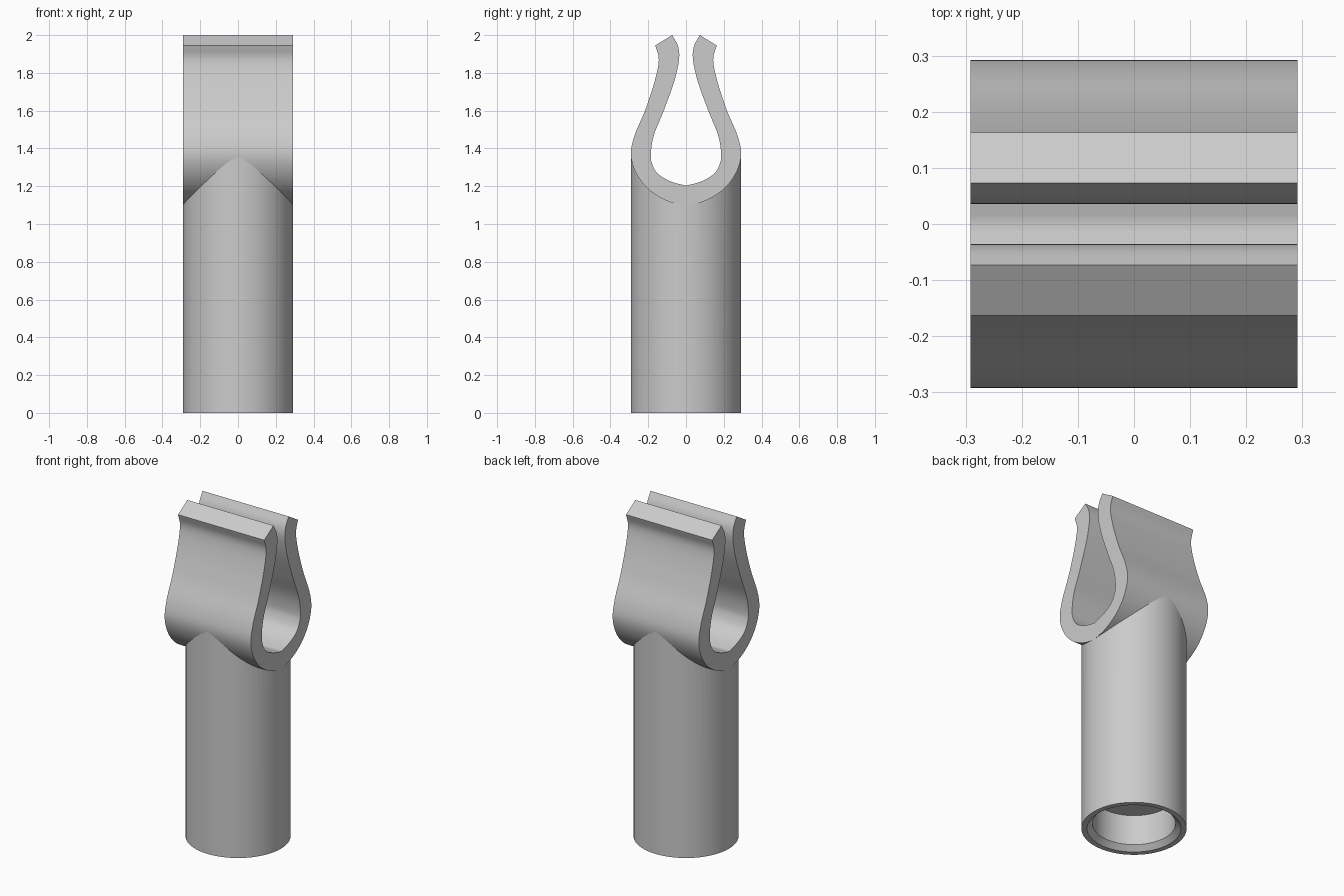
import bpy, bmesh, math
from mathutils import Vector

cube = bpy.data.objects.get("Cube")
if cube:
    bpy.data.objects.remove(cube, do_unlink=True)

grey = bpy.data.materials.new("plain grey")
grey.use_nodes = True
grey.diffuse_color = (0.6, 0.6, 0.6, 1)
grey.node_tree.nodes["Principled BSDF"].inputs["Base Color"].default_value = (0.6, 0.6, 0.6, 1)

R = 0.291      # tube radius, also half the clip width
STEPS = 5      # curve samples between profile points


def finish(name, bm):
    bmesh.ops.recalc_face_normals(bm, faces=bm.faces)
    mesh = bpy.data.meshes.new(name)
    bm.to_mesh(mesh)
    bm.free()
    mesh.materials.append(grey)
    ob = bpy.data.objects.new(name, mesh)
    bpy.context.collection.objects.link(ob)
    return ob


def smooth(ob):
    bpy.ops.object.select_all(action="DESELECT")
    ob.select_set(True)
    bpy.context.view_layer.objects.active = ob
    bpy.ops.object.shade_smooth_by_angle(angle=math.radians(30))


def spline(points):
    """Catmull-Rom curve through (y, z) points."""
    p = [Vector(q) for q in points]
    p = [2 * p[0] - p[1]] + p + [2 * p[-1] - p[-2]]
    out = []
    for a, b, c, d in zip(p, p[1:], p[2:], p[3:]):
        for i in range(STEPS):
            t = i / STEPS
            out.append(0.5 * (2 * b + (c - a) * t + (2 * a - 5 * b + 4 * c - d) * t * t
                              + (3 * b - a - 3 * c + d) * t ** 3))
    return out + [p[-2]]


def mirrored(half):
    """Full left-to-right curve from a half that starts on the centre line."""
    return [Vector((-q.x, q.y)) for q in reversed(half[1:])] + half


def prism(name, outline, half_width):
    bm = bmesh.new()
    face = bm.faces.new([bm.verts.new((-half_width, q.x, q.y)) for q in outline])
    ext = bmesh.ops.extrude_face_region(bm, geom=[face], use_keep_orig=True)
    verts = [g for g in ext["geom"] if isinstance(g, bmesh.types.BMVert)]
    bmesh.ops.translate(bm, verts=verts, vec=(2 * half_width, 0, 0))
    return finish(name, bm)


# Spring clip: open teardrop band with flared lips
outer = spline([(0, 1.097), (0.10, 1.122), (0.195, 1.18), (0.262, 1.265), (0.292, 1.365),
                (0.272, 1.47), (0.217, 1.60), (0.166, 1.755), (0.144, 1.87), (0.163, 1.945)])
inner = spline([(0, 1.203), (0.08, 1.225), (0.148, 1.265), (0.178, 1.315), (0.186, 1.37),
                (0.170, 1.47), (0.118, 1.60), (0.062, 1.755), (0.037, 1.87), (0.042, 1.94),
                (0.073, 2.0)])
clip = prism("spring_clip", mirrored(outer) + mirrored(inner)[::-1], R)

# Socket tube: closed lathe with a chamfered blind hole underneath
profile = [(0, 0.215), (0.23, 0.215), (0.23, 0.03), (0.26, 0), (R, 0), (R, 1.36), (0, 1.36)]
bm = bmesh.new()
verts = [bm.verts.new((r, 0, z)) for r, z in profile]
edges = [bm.edges.new(pair) for pair in zip(verts, verts[1:])]
bmesh.ops.spin(bm, geom=verts + edges, cent=(0, 0, 0), axis=(0, 0, 1),
               angle=math.tau, steps=64, use_merge=True)
bmesh.ops.remove_doubles(bm, verts=bm.verts, dist=1e-5)
tube = finish("socket_tube", bm)

# Saddle cut, halfway inside the clip wall, keeps the clip opening clear
low = [Vector((q.x + 0.02 if i else 0, q.y - 0.04)) for i, q in enumerate(inner)]
cutter = prism("saddle_cutter", mirrored(low), 0.5)
cutter.hide_render = True
cutter.hide_set(True)
cut = tube.modifiers.new("saddle", "BOOLEAN")
cut.operation = "DIFFERENCE"
cut.solver = "EXACT"
cut.object = cutter
bpy.context.view_layer.objects.active = tube
tube.select_set(True)
bpy.ops.object.modifier_apply(modifier=cut.name)
bpy.data.objects.remove(cutter, do_unlink=True)

for ob in (clip, tube):
    smooth(ob)
